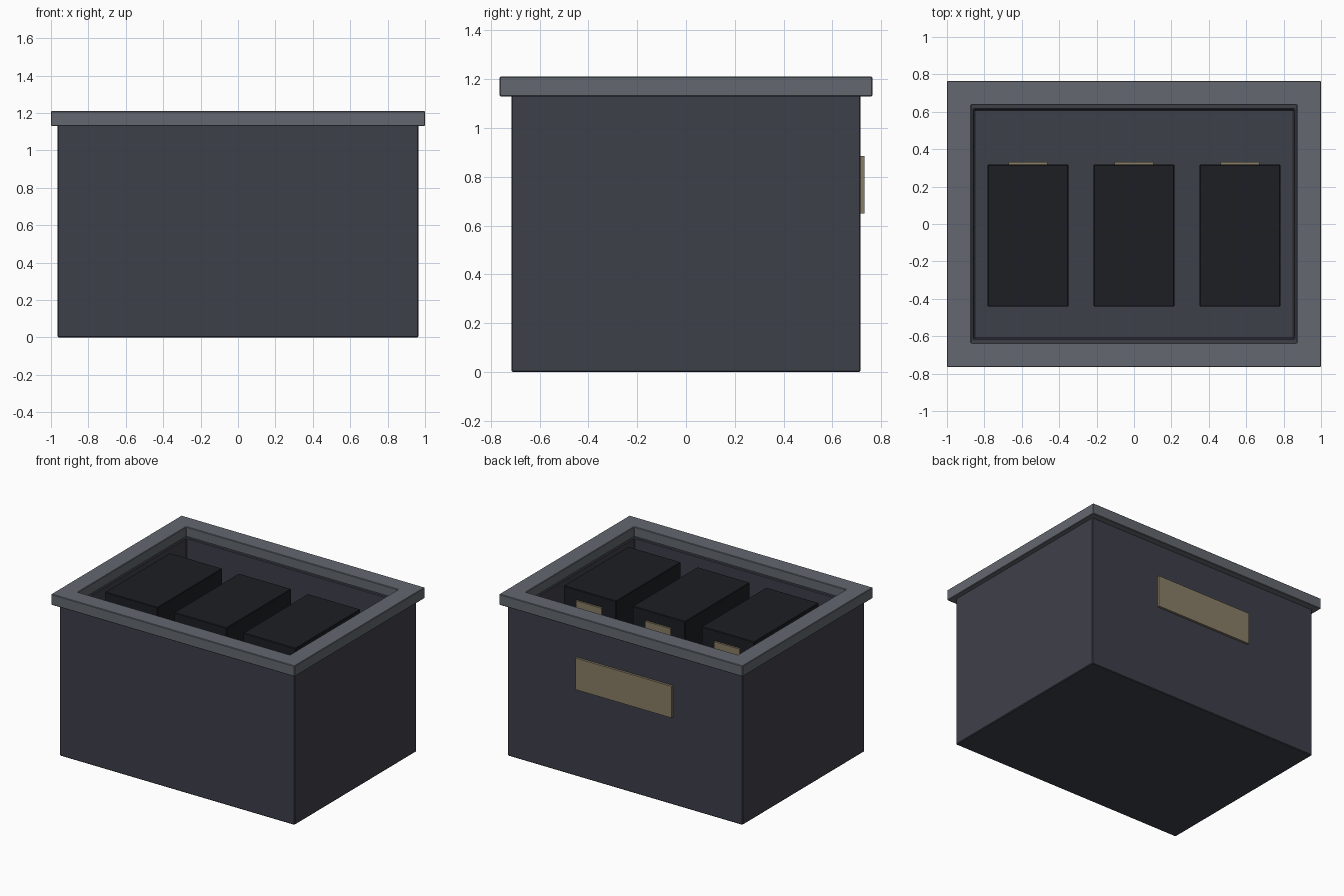
import bpy, bmesh

if "Cube" in bpy.data.objects:
    bpy.data.objects.remove(bpy.data.objects["Cube"])


def material(name, rgb):
    m = bpy.data.materials.new(name)
    m.diffuse_color = (*rgb, 1)
    m.use_nodes = True
    m.node_tree.nodes["Principled BSDF"].inputs["Base Color"].default_value = m.diffuse_color
    return m


CASE = material("dark_grey", (0.048, 0.05, 0.068))
RIM = material("mid_grey", (0.125, 0.14, 0.16))
BLACK = material("near_black", (0.012, 0.013, 0.017))
TAN = material("tan", (0.25, 0.21, 0.135))


def finish(name, bm, mat, bevel):
    bmesh.ops.recalc_face_normals(bm, faces=bm.faces)
    me = bpy.data.meshes.new(name)
    bm.to_mesh(me)
    bm.free()
    me.materials.append(mat)
    ob = bpy.data.objects.new(name, me)
    bpy.context.collection.objects.link(ob)
    if bevel:
        mod = ob.modifiers.new("edge", 'BEVEL')
        mod.width = bevel
        mod.segments = 1
    return ob


def box(name, x, y, z, mat, bevel=0.0):
    """Block from (min, max) pairs on each axis."""
    bm = bmesh.new()
    bmesh.ops.create_cube(bm, size=1)
    for v in bm.verts:
        v.co = [r[0] if c < 0 else r[1] for r, c in zip((x, y, z), v.co)]
    return finish(name, bm, mat, bevel)


def rings(name, profile, mat, closed, bevel=0.0):
    """Rectangular rings (half x, half y, z) bridged in order."""
    bm = bmesh.new()
    loops = [[bm.verts.new((sx * hx, sy * hy, z))
              for sx, sy in ((-1, -1), (1, -1), (1, 1), (-1, 1))]
             for hx, hy, z in profile]
    pairs = list(zip(loops, loops[1:]))
    if closed:
        pairs.append((loops[-1], loops[0]))
    else:
        bm.faces.new(loops[0])
        bm.faces.new(loops[-1])
    for a, b in pairs:
        for i in range(4):
            j = (i + 1) % 4
            bm.faces.new((a[i], a[j], b[j], b[i]))
    return finish(name, bm, mat, bevel)


# Open crate with thick walls and a floor
rings("crate_body", [(0.965, 0.715, 0), (0.965, 0.715, 1.14),
                     (0.855, 0.613, 1.14), (0.855, 0.613, 0.10)],
      CASE, False, 0.005)

# Overhanging frame around the top
rings("top_rim", [(1.0, 0.765, 1.13), (1.0, 0.765, 1.21),
                  (0.87, 0.635, 1.21), (0.87, 0.635, 1.13)],
      RIM, True, 0.004)

# Label plate on the back wall
box("back_plate", (-0.395, 0.395), (0.71, 0.732), (0.65, 0.885), TAN)

# Three stored blocks, each with a small tag on its back face
for i, cx in enumerate((-0.567, 0.0, 0.567), 1):
    box(f"stored_block_{i}", (cx - 0.216, cx + 0.216), (-0.442, 0.318),
        (0.10, 1.16), BLACK, 0.004)
    box(f"block_tag_{i}", (cx - 0.105, cx + 0.105), (0.315, 0.332),
        (0.96, 1.083), TAN)
